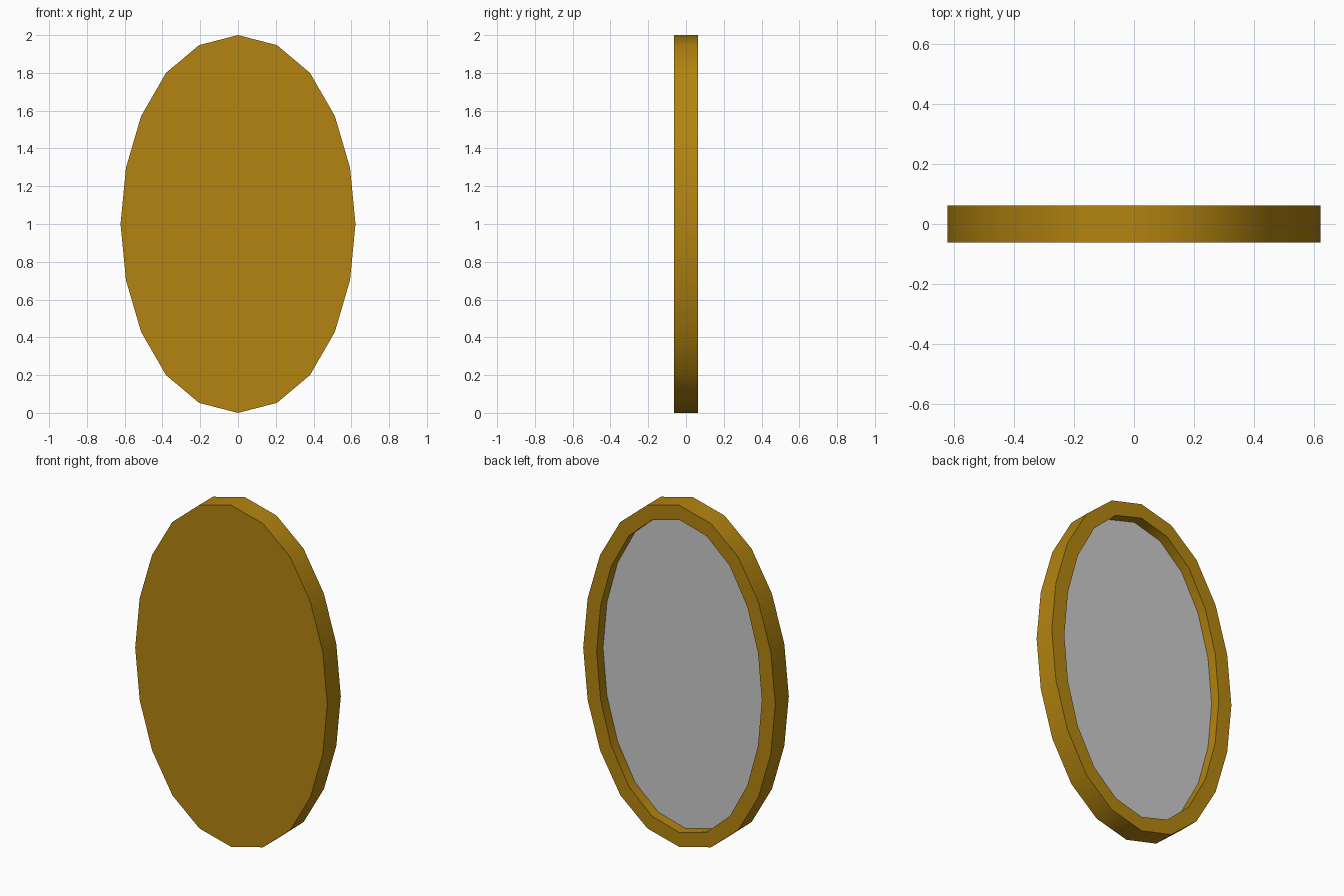
import bpy, bmesh

if "Cube" in bpy.data.objects:
    bpy.data.objects.remove(bpy.data.objects["Cube"])

# One quarter of the 20-sided oval (x, z from the centre), top to side
QUARTER = [(0, 1.0), (0.206, 0.947), (0.381, 0.80), (0.513, 0.571), (0.593, 0.298), (0.622, 0)]
FRONT, BACK, PANE = -0.0625, 0.0625, 0.003
INNER_X, INNER_Z = 0.86, 0.915


def oval(sx=1.0, sz=1.0):
    right = QUARTER + [(x, -z) for x, z in QUARTER[-2::-1]]
    full = right + [(-x, z) for x, z in right[-2:0:-1]]
    return [(x * sx, z * sz + 1.0) for x, z in full]


def ring(bm, pts, y):
    return [bm.verts.new((x, y, z)) for x, z in pts]


def bridge(bm, a, b):
    for i in range(len(a)):
        j = (i + 1) % len(a)
        bm.faces.new((a[i], a[j], b[j], b[i]))


def finish(bm, name, color=None):
    me = bpy.data.meshes.new(name)
    bm.to_mesh(me)
    bm.free()
    ob = bpy.data.objects.new(name, me)
    bpy.context.collection.objects.link(ob)
    if color:
        mat = bpy.data.materials.new(name + "_gold")
        mat.diffuse_color = color
        mat.use_nodes = True
        mat.node_tree.nodes["Principled BSDF"].inputs["Base Color"].default_value = mat.diffuse_color
        me.materials.append(mat)
    return ob


# Gold frame: solid front, outer wall, back rim and recess wall
bm = bmesh.new()
front = ring(bm, oval(), FRONT)
back = ring(bm, oval(), BACK)
lip = ring(bm, oval(INNER_X, INNER_Z), BACK)
floor = ring(bm, oval(INNER_X, INNER_Z), PANE)
bm.faces.new(front)
for a, b in ((front, back), (back, lip), (lip, floor)):
    bridge(bm, a, b)
bmesh.ops.recalc_face_normals(bm, faces=bm.faces)
frame = finish(bm, "mirror_frame", (0.45, 0.23, 0.005, 1))
bpy.context.view_layer.objects.active = frame
frame.select_set(True)
bpy.ops.object.shade_smooth_by_angle(angle=0.7)

# Grey mirror pane set into the back recess, facing +y
bm = bmesh.new()
pane = bm.faces.new(ring(bm, oval(INNER_X, INNER_Z), PANE))
pane.normal_update()
if pane.normal.y < 0:
    pane.normal_flip()
finish(bm, "mirror_pane")
